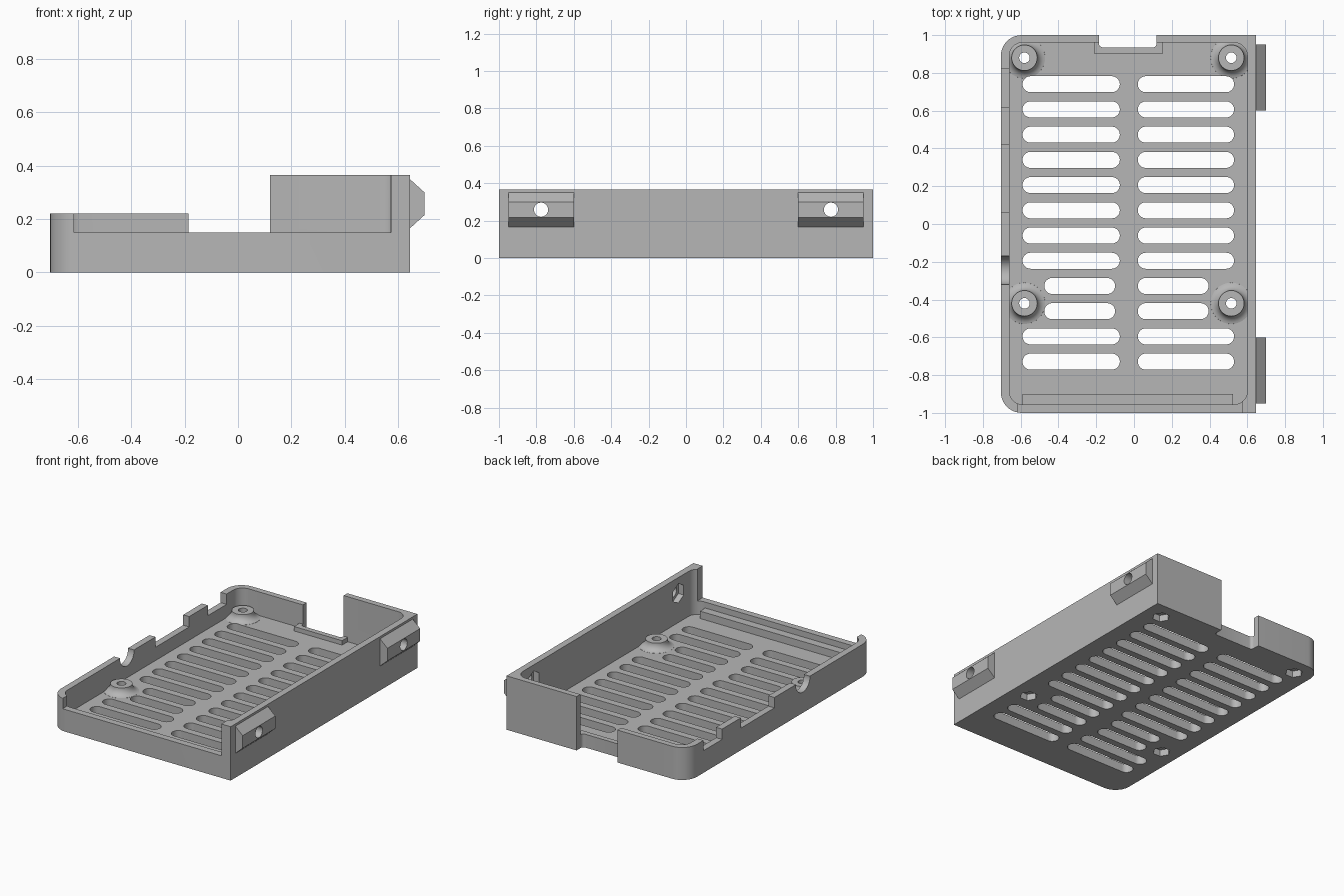
import bpy, bmesh, math
from mathutils import Matrix, Vector

cube = bpy.data.objects.get("Cube")
if cube:
    bpy.data.objects.remove(cube, do_unlink=True)

grey = bpy.data.materials.new("plain grey")
grey.use_nodes = True
colour = (0.47, 0.47, 0.47, 1)
grey.diffuse_color = colour
grey.node_tree.nodes["Principled BSDF"].inputs["Base Color"].default_value = colour


def rounded(x0, x1, y0, y1, radii, steps=10):
    """Outline of a rectangle; radii run from lower left, counter-clockwise."""
    pts = []
    corners = [(x0, y0, 1, 1), (x1, y0, -1, 1), (x1, y1, -1, -1), (x0, y1, 1, -1)]
    for i, ((x, y, sx, sy), r) in enumerate(zip(corners, radii)):
        if r == 0:
            pts.append((x, y))
            continue
        for k in range(steps + 1):
            a = math.pi + (i + k / steps) * math.pi / 2
            pts.append((x + sx * r + r * math.cos(a), y + sy * r + r * math.sin(a)))
    return pts


def prism(bm, outline, z0, z1, matrix=Matrix()):
    """Extrude a flat outline from z0 to z1."""
    face = bm.faces.new([bm.verts.new(matrix @ Vector((x, y, z0))) for x, y in outline])
    ext = bmesh.ops.extrude_face_region(bm, geom=[face])
    move = matrix.to_3x3() @ Vector((0, 0, z1 - z0))
    top = [v for v in ext["geom"] if isinstance(v, bmesh.types.BMVert)]
    bmesh.ops.translate(bm, verts=top, vec=move)


def box(bm, x0, x1, y0, y1, z0, z1):
    prism(bm, rounded(x0, x1, y0, y1, (0, 0, 0, 0)), z0, z1)


def disc(x, y, r, n):
    return [(x + r * math.cos(math.tau * i / n), y + r * math.sin(math.tau * i / n))
            for i in range(n)]


def along_x(y, z):
    """Places a prism so that its length runs along x."""
    return Matrix.Translation((0, y, z)) @ Matrix.Rotation(math.pi / 2, 4, 'Y')


def solid(name, bm):
    bmesh.ops.recalc_face_normals(bm, faces=bm.faces[:])
    me = bpy.data.meshes.new(name)
    bm.to_mesh(me)
    bm.free()
    me.materials.append(grey)
    ob = bpy.data.objects.new(name, me)
    bpy.context.collection.objects.link(ob)
    return ob


# Outer shell, rounded on the low side only
bm = bmesh.new()
prism(bm, rounded(-0.705, 0.645, -1, 1, (0.11, 0, 0, 0.11)), 0, 0.365)
tray = solid("case_tray", bm)
helpers = []


def apply_tool(name, bm, op):
    tool = solid(name, bm)
    tool.hide_render = True
    mod = tray.modifiers.new(name, 'BOOLEAN')
    mod.operation, mod.solver, mod.object = op, 'EXACT', tool
    helpers.append(tool)


FLOOR = 0.06
mounts = [(x, y) for x in (-0.58, 0.515) for y in (0.88, -0.42)]

# Cavity
bm = bmesh.new()
prism(bm, rounded(-0.66, 0.6, -0.955, 0.96, (0.07,) * 4), FLOOR, 1)
apply_tool("cavity", bm, 'DIFFERENCE')

# Lower left half of the rim
bm = bmesh.new()
box(bm, -1, -0.04, -1.2, 1.2, 0.22, 1)
apply_tool("low_side", bm, 'DIFFERENCE')

# Front opening
bm = bmesh.new()
box(bm, -0.615, 0.575, -1.2, -0.94, 0.15, 1)
apply_tool("front_opening", bm, 'DIFFERENCE')

# Side wall openings: two rectangular, one round
bm = bmesh.new()
for y0, y1 in ((0.06, 0.42), (0.62, 0.82)):
    box(bm, -0.8, -0.63, y0, y1, 0.15, 1)
prism(bm, disc(0, 0, 0.075, 32), -0.8, -0.63, along_x(-0.245, 0.215))
apply_tool("side_openings", bm, 'DIFFERENCE')

# Standoffs with flared feet
bm = bmesh.new()
for x, y in mounts:
    profile = [(0, 0.03), (0.118, 0.03)]
    for k in range(9):
        a = math.radians(80 * (8 - k) / 8)
        profile.append((0.118 - 0.05 * math.cos(a), 0.11 - 0.05 * math.sin(a)))
    profile.append((0, 0.11))
    verts = [bm.verts.new((x + r, y, z)) for r, z in profile]
    edges = [bm.edges.new(pair) for pair in zip(verts, verts[1:])]
    bmesh.ops.spin(bm, geom=verts + edges, cent=(x, y, 0), axis=(0, 0, 1),
                   angle=math.tau, steps=32, use_merge=True)
bmesh.ops.remove_doubles(bm, verts=bm.verts[:], dist=0.0001)
apply_tool("standoffs", bm, 'UNION')

# Support bar at the front and lip at the rear notch
bm = bmesh.new()
box(bm, -0.59, 0.525, -0.975, -0.9, 0.03, 0.11)
box(bm, -0.21, 0.15, 0.9, 0.975, 0.03, 0.09)
apply_tool("bar_and_lip", bm, 'UNION')

# Side latches with bevelled top and bottom
bm = bmesh.new()
section = [(-0.165, 0.62), (-0.165, 0.645), (-0.215, 0.7), (-0.3, 0.7),
           (-0.35, 0.645), (-0.35, 0.62)]
turn = Matrix(((0, 1, 0, 0), (0, 0, 1, 0), (-1, 0, 0, 0), (0, 0, 0, 1)))
for y0 in (-0.95, 0.6):
    prism(bm, section, y0, y0 + 0.35, turn)
apply_tool("latches", bm, 'UNION')

# Rear notch through wall and floor
bm = bmesh.new()
prism(bm, rounded(-0.185, 0.12, 0.935, 1.2, (0.02, 0.02, 0, 0), 5), -0.2, 1)
apply_tool("rear_notch", bm, 'DIFFERENCE')

# Vent slots, shorter beside the front standoffs
bm = bmesh.new()
for i in range(12):
    y = 0.74 - 0.1335 * i
    short = i in (8, 9)
    spans = ((-0.475, -0.1), (0.02, 0.395)) if short else ((-0.59, -0.075), (0.02, 0.53))
    for x0, x1 in spans:
        prism(bm, rounded(x0, x1, y - 0.0425, y + 0.0425, (0.0424,) * 4, 8), -0.2, 0.2)
apply_tool("vent_slots", bm, 'DIFFERENCE')

# Screw holes
bm = bmesh.new()
for x, y in mounts:
    prism(bm, disc(x, y, 0.028, 24), -0.2, 0.3)
for y in (-0.775, 0.775):
    prism(bm, disc(0, 0, 0.038, 24), 0.5, 0.9, along_x(y, 0.258))
apply_tool("screw_holes", bm, 'DIFFERENCE')

# Hexagonal nut pockets
bm = bmesh.new()
for x, y in mounts:
    prism(bm, disc(x, y, 0.056, 6), -0.2, 0.045)
for y in (-0.775, 0.775):
    prism(bm, disc(0, 0, 0.066, 6), 0.5, 0.64, along_x(y, 0.258))
apply_tool("nut_pockets", bm, 'DIFFERENCE')

# Bake the cuts and drop the helpers
graph = bpy.context.evaluated_depsgraph_get()
baked = bpy.data.meshes.new_from_object(tray.evaluated_get(graph))
tray.modifiers.clear()
tray.data = baked
tray.data.materials.clear()
tray.data.materials.append(grey)
for tool in helpers:
    bpy.data.objects.remove(tool, do_unlink=True)

bpy.ops.object.select_all(action='DESELECT')
tray.select_set(True)
bpy.context.view_layer.objects.active = tray
bpy.ops.object.shade_smooth_by_angle(angle=math.radians(30))
